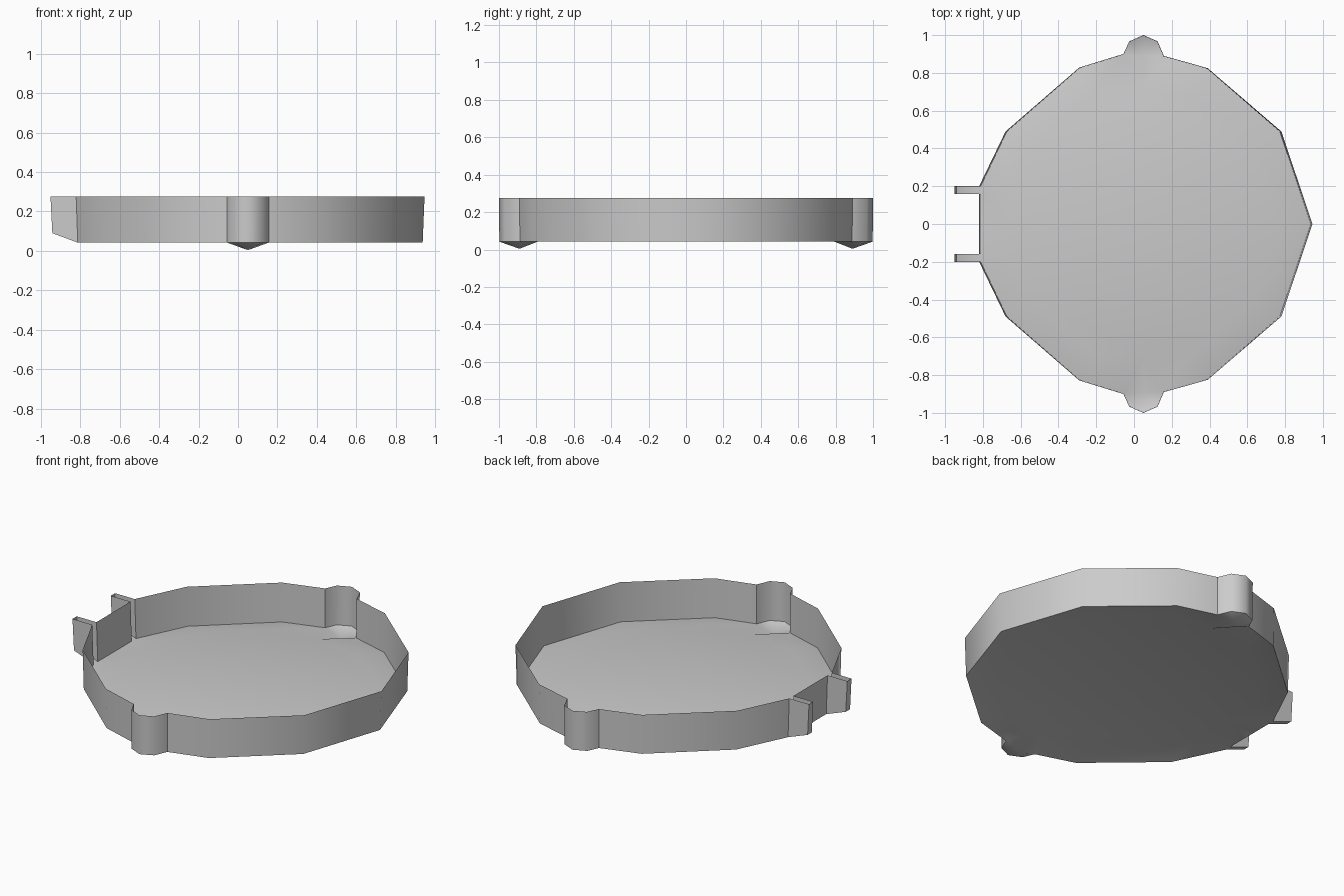
import bpy
import bmesh
import math

cube = bpy.data.objects.get("Cube")
if cube:
    bpy.data.objects.remove(cube, do_unlink=True)

RIM, BASE, FLOOR, TIP = 0.275, 0.042, 0.075, 0.004

# One flat grey for the whole tray
grey = bpy.data.materials.new("light_grey")
grey.use_nodes = True
colour = (0.6, 0.6, 0.6, 1)
grey.diffuse_color = colour
grey.node_tree.nodes["Principled BSDF"].inputs["Base Color"].default_value = colour

# Half outline of the wall, from the right end over the spout to the hinge prong
outer = dict(
    A=(0.945, 0), B=(0.78, 0.49), C=(0.39, 0.825), D=(0.158, 0.89),
    E=(0.125, 0.967), F=(0.05, 1.0), G=(-0.025, 0.967), H=(-0.056, 0.9),
    I=(-0.29, 0.828), J=(-0.68, 0.49), K=(-0.82, 0.2), L=(-0.95, 0.2),
    M=(-0.95, 0.16), N=(-0.82, 0.16), O=(-0.82, 0))

# Half outline of the raised floor
inner = dict(
    a=(0.77, 0), b=(0.63, 0.4), c=(0.32, 0.67), f=(0.05, 0.71),
    i=(-0.23, 0.67), j=(-0.54, 0.4), n=(-0.66, 0.16), o=(-0.66, 0))

bm = bmesh.new()
top, v = {}, {}
for key, (x, y) in outer.items():
    top[key] = bm.verts.new((x, y, RIM))
    z = 0.09 if key in "LM" else BASE
    v[key] = bm.verts.new((x * 0.99, y * 0.998, z))
for key, (x, y) in inner.items():
    v[key] = bm.verts.new((x, y, FLOOR))
v["t"] = bm.verts.new((0.05, 0.89, TIP))

# Wall around the outline
names = list(outer)
for p, q in zip(names, names[1:]):
    bm.faces.new((v[p], v[q], top[q], top[p]))

# Raised floor, sloping border, prong floor and pointed foot
floor_faces = ["abcfijno", "ABba", "BCcb", "CDc", "Dfc", "Hif", "HIi", "IJji",
               "JKnj", "KNn", "NOon", "KLMN"]
foot_faces = ["tDE", "tEF", "tFG", "tGH", "tHf", "tfD"]
for face in floor_faces + foot_faces:
    bm.faces.new([v[k] for k in face])
bmesh.ops.recalc_face_normals(bm, faces=bm.faces)

mesh = bpy.data.meshes.new("tray")
bm.to_mesh(mesh)
bm.free()
mesh.materials.append(grey)
tray = bpy.data.objects.new("tray", mesh)
bpy.context.collection.objects.link(tray)

# Mirror front to back
mirror = tray.modifiers.new("mirror", "MIRROR")
mirror.use_axis = (False, True, False)
mirror.merge_threshold = 0.001

bpy.ops.object.select_all(action="DESELECT")
tray.select_set(True)
bpy.context.view_layer.objects.active = tray
bpy.ops.object.modifier_apply(modifier="mirror")
bpy.ops.object.shade_smooth_by_angle(angle=math.radians(48))
